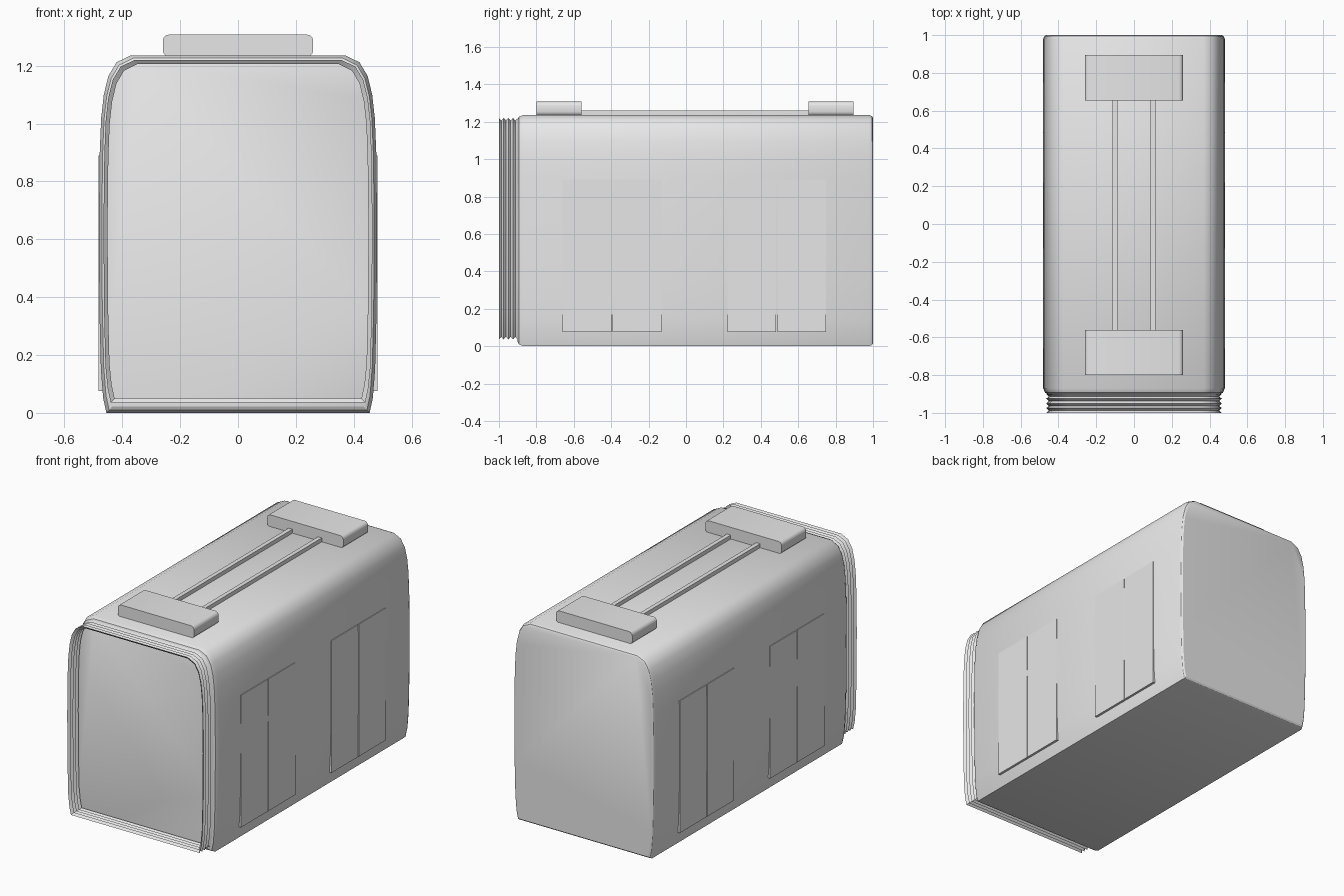
import bpy, bmesh, math

cube = bpy.data.objects.get("Cube")
if cube:
    bpy.data.objects.remove(cube, do_unlink=True)

grey = bpy.data.materials.new("plain_grey")
grey.use_nodes = True
COLOUR = (0.8, 0.8, 0.8, 1)
grey.diffuse_color = COLOUR
grey.node_tree.nodes["Principled BSDF"].inputs["Base Color"].default_value = COLOUR

# Half cross-section of the carriage, bottom to top (x, z)
HALF = [(0.455, 0), (0.466, 0.05), (0.474, 0.15), (0.479, 0.35), (0.481, 0.65),
        (0.478, 0.9), (0.473, 1.02), (0.464, 1.1), (0.448, 1.165),
        (0.42, 1.212), (0.37, 1.236)]
SECTION = HALF + [(-x, z) for x, z in reversed(HALF)]
MID = 0.62


def add_object(name, bm, angle=30):
    bmesh.ops.recalc_face_normals(bm, faces=bm.faces)
    mesh = bpy.data.meshes.new(name)
    bm.to_mesh(mesh)
    bm.free()
    mesh.materials.append(grey)
    obj = bpy.data.objects.new(name, mesh)
    bpy.context.collection.objects.link(obj)
    bpy.ops.object.select_all(action='DESELECT')
    obj.select_set(True)
    bpy.context.view_layer.objects.active = obj
    bpy.ops.object.shade_smooth_by_angle(angle=math.radians(angle))
    return obj


def loft(name, stations, capped):
    """Sweep the section through (y, inset) stations."""
    bm = bmesh.new()
    rings = []
    for y, inset in stations:
        sx, sz = 1 - inset / 0.481, 1 - inset / MID
        rings.append([bm.verts.new((x * sx, y, MID + (z - MID) * sz))
                      for x, z in SECTION])
    n = len(SECTION)
    for a, b in zip(rings, rings[1:]):
        for i in range(n):
            j = (i + 1) % n
            bm.faces.new((a[i], a[j], b[j], b[i]))
    if capped:
        bm.faces.new(rings[0])
        bm.faces.new(rings[-1])
    return add_object(name, bm)


def box(name, low, high, bevel=0):
    bm = bmesh.new()
    bmesh.ops.create_cube(bm, size=1)
    for v in bm.verts:
        for k in range(3):
            v.co[k] = low[k] if v.co[k] < 0 else high[k]
    if bevel:
        # Round only the edges that run along the carriage
        edges = [e for e in bm.edges
                 if abs(e.verts[0].co.y - e.verts[1].co.y) > 0.01]
        bmesh.ops.bevel(bm, geom=edges, offset=bevel, segments=3,
                        profile=0.5, affect='EDGES')
    return add_object(name, bm, 40)


# Carriage shell with softened ends
loft("carriage_body", [(-0.9, 0.022), (-0.893, 0.01), (-0.87, 0),
                       (0.98, 0), (0.994, 0.006), (1, 0.015)], True)

# Open folding gangway at the front
folds = 8
bellows = loft("gangway_bellows",
               [(-1 + 0.1 * i / folds, 0.03 if i % 2 else 0.016)
                for i in range(folds + 1)], False)
# Raise the gangway floor clear of the carriage underside
for v in bellows.data.vertices:
    if v.co.z < 0.1:
        v.co.z += 0.02

# Double doors on both sides
GAP = 0.003
for side, sign in (("left", 1), ("right", -1)):
    for place, middle in (("front", -0.395), ("rear", 0.485)):
        for leaf, way in (("a", -1), ("b", 1)):
            y0, y1 = sorted((middle + way * GAP, middle + way * 0.264))
            x0, x1 = sorted((sign * 0.46, sign * 0.4825))
            box(f"{side}_{place}_door_leaf_{leaf}",
                (x0, y0, 0.075), (x1, y1, 0.89))

# Roof pods and the twin rails joining them
for place, y0, y1 in (("front", -0.8, -0.56), ("rear", 0.655, 0.895)):
    box(f"{place}_roof_pod", (-0.26, y0, 1.232), (0.26, y1, 1.308), 0.022)
for side, sign in (("left", 1), ("right", -1)):
    x = sign * 0.1
    box(f"{side}_roof_rail", (x - 0.013, -0.57, 1.23), (x + 0.013, 0.67, 1.26))
